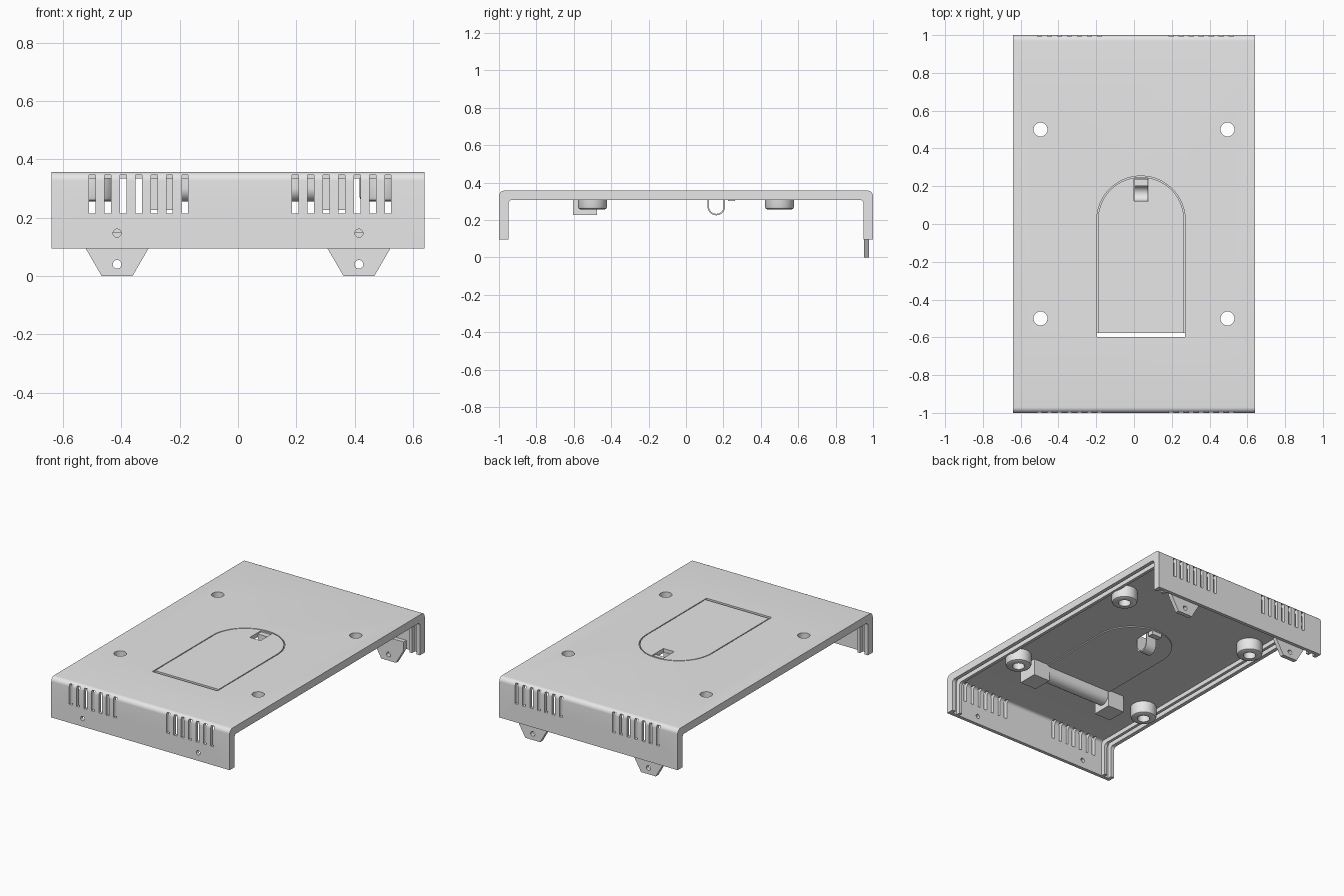
import bpy, bmesh, math
from mathutils import Vector

if "Cube" in bpy.data.objects:
    bpy.data.objects.remove(bpy.data.objects["Cube"], do_unlink=True)

W, L, TOP, LOW = 0.64, 1.0, 0.357, 0.095   # half width, half length, heights
SKIN, RAIL = 0.022, 0.05                   # shell and rail depth
UNDER = TOP - SKIN
DOOR_X, DOOR_Y, DOOR_R = 0.037, 0.02, 0.234

grey = bpy.data.materials.new("plain_grey")
grey.use_nodes = True
grey.diffuse_color = (0.8, 0.8, 0.8, 1)
grey.node_tree.nodes["Principled BSDF"].inputs["Base Color"].default_value = (0.8, 0.8, 0.8, 1)


def finish(name, bm):
    bmesh.ops.recalc_face_normals(bm, faces=bm.faces)
    mesh = bpy.data.meshes.new(name)
    bm.to_mesh(mesh)
    bm.free()
    mesh.materials.append(grey)
    obj = bpy.data.objects.new(name, mesh)
    bpy.context.collection.objects.link(obj)
    return obj


def add_prism(bm, points, axis, lo, hi):
    place = {"x": lambda a, b: (lo, a, b), "y": lambda a, b: (a, lo, b),
             "z": lambda a, b: (a, b, lo)}[axis]
    face = bm.faces.new([bm.verts.new(place(a, b)) for a, b in points])
    new = bmesh.ops.extrude_face_region(bm, geom=[face])["geom"]
    move = Vector([hi - lo if c == axis else 0 for c in "xyz"])
    bmesh.ops.translate(bm, vec=move, verts=[v for v in new if isinstance(v, bmesh.types.BMVert)])


def prism(name, points, axis, lo, hi):
    bm = bmesh.new()
    add_prism(bm, points, axis, lo, hi)
    return finish(name, bm)


def rect(a0, a1, b0, b1):
    return [(a0, b0), (a1, b0), (a1, b1), (a0, b1)]


def arc(ca, cb, r, start, end, n):
    steps = [math.radians(start + (end - start) * i / n) for i in range(n + 1)]
    return [(ca + r * math.cos(t), cb + r * math.sin(t)) for t in steps]


def circle(ca, cb, r, n=32):
    return arc(ca, cb, r, 0, 360, n)[:-1]


def channel(inset, r):
    # Path up the back wall, across the top and down the front wall
    y, z = L - inset, TOP - inset
    return ([(y, LOW)] + arc(y - r, z - r, r, 0, 90, 8)
            + arc(r - y, z - r, r, 90, 180, 8) + [(-y, LOW)])


def door_outline(grow, bottom):
    r = DOOR_R + grow
    return ([(DOOR_X - r, bottom), (DOOR_X + r, bottom)]
            + arc(DOOR_X, DOOR_Y, r, 0, 180, 40))


def activate(obj):
    bpy.ops.object.select_all(action="DESELECT")
    obj.select_set(True)
    bpy.context.view_layer.objects.active = obj


def cut(obj, pieces):
    bm = bmesh.new()
    for piece in pieces:
        add_prism(bm, *piece)
    cutter = finish("cutter", bm)
    cutter.hide_render = True
    mod = obj.modifiers.new("cut", "BOOLEAN")
    mod.operation, mod.solver, mod.object = "DIFFERENCE", "EXACT", cutter
    activate(obj)
    bpy.ops.object.modifier_apply(modifier=mod.name)
    bpy.data.objects.remove(cutter, do_unlink=True)


def smooth(obj):
    activate(obj)
    bpy.ops.object.shade_smooth_by_angle(angle=math.radians(30))


# Folded shell with vents, screw holes and the door opening
shell = prism("shell", channel(0, 0.03) + channel(SKIN, 0.02)[::-1], "x", -W, W)
holes = [(door_outline(0, -0.597), "z", 0.3, 0.4)]
for first in (-0.5, 0.197):
    for i in range(7):
        x = first + 0.053 * i
        for wall in ((-1.1, -0.96), (0.96, 1.1)):
            holes.append((rect(x - 0.011, x + 0.011, 0.215, 0.346), "y", *wall))
for sx in (-1, 1):
    holes.append((circle(sx * 0.415, 0.147, 0.014, 20), "y", -1.1, -0.9))
    for sy in (-1, 1):
        holes.append((circle(sx * 0.495, sy * 0.5, 0.037), "z", 0.3, 0.4))
cut(shell, holes)
smooth(shell)

# Double guide rails along both open sides
for side, sx in (("right", -1), ("left", 1)):
    for kind, a, b in (("outer", 0.615, W), ("inner", 0.565, 0.585)):
        rail = prism(f"{kind}_rail_{side}", channel(SKIN, 0.02) + channel(RAIL, 0.02)[::-1],
                     "x", *sorted((sx * a, sx * b)))
        smooth(rail)

# Screw tabs hanging from the back wall
for side, sx in (("right", -1), ("left", 1)):
    c = sx * 0.415
    outline = [(c - 0.053, 0), (c + 0.053, 0), (c + 0.108, LOW), (c + 0.108, 0.15),
               (c - 0.108, 0.15), (c - 0.108, LOW)]
    tab = prism(f"screw_tab_{side}", outline, "y", 0.951, L - SKIN)
    cut(tab, [(circle(c, 0.04, 0.015, 20), "y", 0.9, 1.1)])
    smooth(tab)

# Hollow screw bosses under the top
for side, sx in (("right", -1), ("left", 1)):
    for end, sy in (("front", -1), ("back", 1)):
        bm = bmesh.new()
        ring = [(0.037, UNDER), (0.037, 0.256), (0.064, 0.256), (0.074, 0.261),
                (0.078, 0.271), (0.078, UNDER)]
        verts = [bm.verts.new((sx * 0.495 + r, sy * 0.5, z)) for r, z in ring]
        edges = [bm.edges.new(pair) for pair in zip(verts, verts[1:])]
        bmesh.ops.spin(bm, geom=verts + edges, cent=(sx * 0.495, sy * 0.5, 0),
                       axis=(0, 0, 1), angle=math.tau, steps=32, use_duplicate=False)
        bmesh.ops.remove_doubles(bm, verts=bm.verts, dist=0.0001)
        smooth(finish(f"boss_{end}_{side}", bm))

# Battery door with a thin lip below its gap
latch_hole = rect(0, 0.077, 0.121, 0.238)
for name, grow, bottom, z0, z1 in (("door", -0.006, -0.577, UNDER, TOP),
                                   ("door_lip", 0.012, -0.56, UNDER - 0.007, UNDER)):
    panel = prism(name, door_outline(grow, bottom), "z", z0, z1)
    cut(panel, [(latch_hole, "z", 0.3, 0.4)])

# Hinge barrel between two blocks
barrel = prism("hinge_barrel", [(-0.576, UNDER)] + arc(-0.528, 0.303, 0.048, 180, 360, 20)
               + [(-0.48, UNDER)], "x", -0.197, 0.271)
smooth(barrel)
for side, x0, x1 in (("right", -0.317, -0.197), ("left", 0.271, 0.391)):
    prism(f"hinge_block_{side}", rect(-0.605, -0.475, 0.226, UNDER), "x", x0, x1)

# Springy latch loop, thumb tab and hook
outer = [(0.115, UNDER)] + arc(0.162, 0.272, 0.047, 180, 360, 20) + [(0.209, TOP - 0.008)]
inner = [(0.123, UNDER)] + arc(0.162, 0.272, 0.039, 180, 360, 20) + [(0.201, TOP - 0.008)]
smooth(prism("latch_spring", outer + inner[::-1], "x", 0.002, 0.075))
prism("latch_tab", rect(0.201, 0.236, UNDER, TOP - 0.008), "x", 0.002, 0.075)
prism("latch_hook", rect(0.225, 0.262, 0.302, UNDER), "x", 0.002, 0.075)
